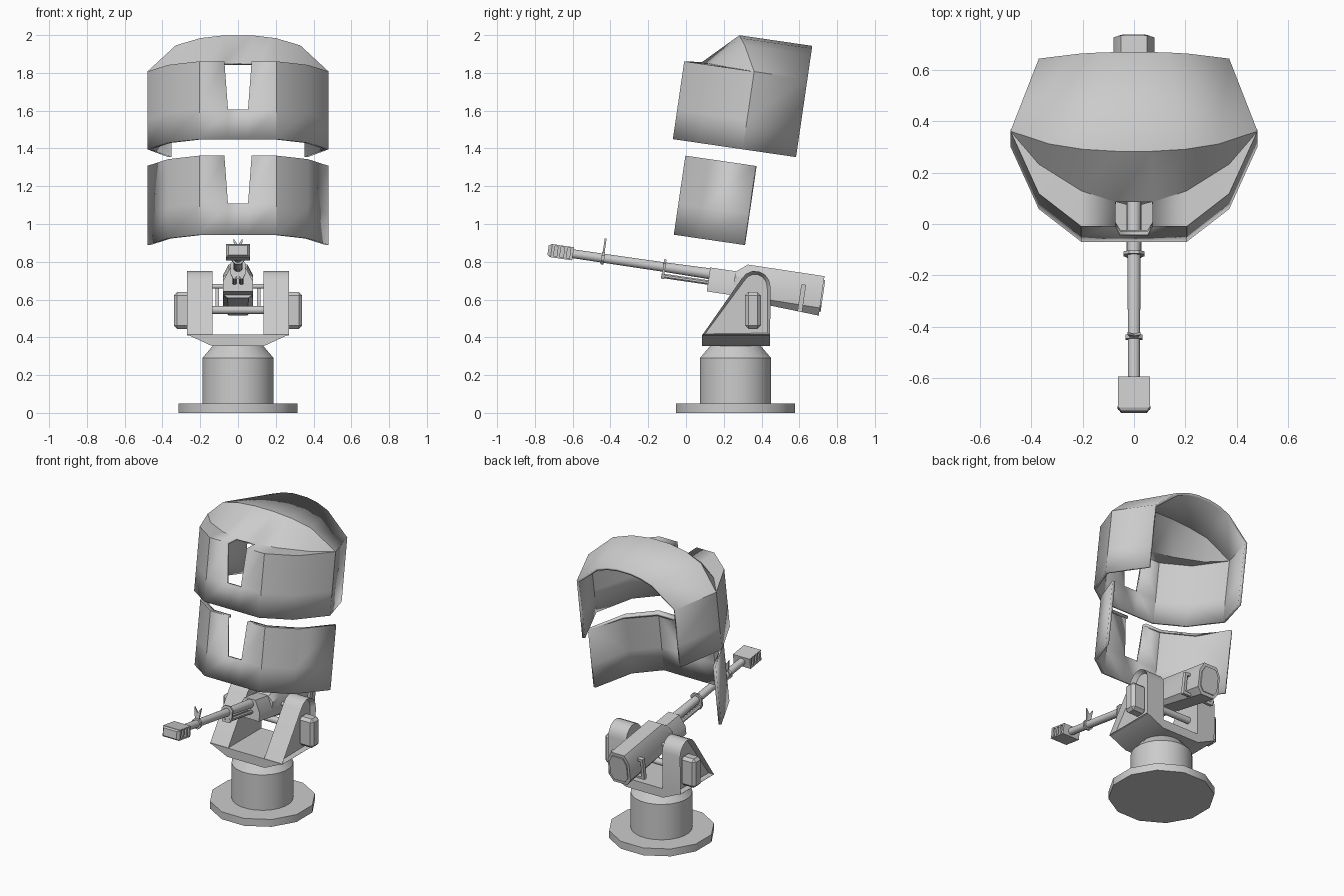
import bpy, bmesh
from math import sin, cos, pi, radians
from mathutils import Matrix, Vector

if "Cube" in bpy.data.objects:
    bpy.data.objects.remove(bpy.data.objects["Cube"])

# Gun and shields share one frame, pitched so that the muzzle points slightly up
TILT = Matrix.Translation((0, 0, .755)) @ Matrix.Rotation(radians(-8.3), 4, 'X')
FLAT = Matrix.Identity(4)


def finish(name, bm, frame):
    me = bpy.data.meshes.new(name)
    bm.to_mesh(me)
    bm.free()
    ob = bpy.data.objects.new(name, me)
    bpy.context.collection.objects.link(ob)
    ob.matrix_world = frame
    bpy.ops.object.select_all(action='DESELECT')
    ob.select_set(True)
    bpy.context.view_layer.objects.active = ob
    bpy.ops.object.shade_smooth_by_angle(angle=radians(32))
    return ob


def loft(name, rings, frame=FLAT, bevel=0):
    bm = bmesh.new()
    vs = [[bm.verts.new(p) for p in r] for r in rings]
    n = len(rings[0])
    for a, b in zip(vs, vs[1:]):
        for i in range(n):
            bm.faces.new((a[i], a[(i + 1) % n], b[(i + 1) % n], b[i]))
    bm.faces.new(vs[0])
    bm.faces.new(vs[-1])
    bmesh.ops.recalc_face_normals(bm, faces=bm.faces)
    if bevel:
        bmesh.ops.bevel(bm, geom=bm.edges[:], offset=bevel, segments=1, affect='EDGES')
    return finish(name, bm, frame)


def box(name, x, y, z, frame=FLAT, bevel=0):
    return loft(name, [[(a, y[0], z[0]), (a, y[1], z[0]), (a, y[1], z[1]), (a, y[0], z[1])]
                       for a in x], frame, bevel)


def tube(name, axis, stations, centre=(0, 0, 0), n=12, frame=FLAT):
    # stations: (distance along axis, radius)
    rings = []
    for d, r in stations:
        ring = []
        for i in range(n):
            t = 2 * pi * (i + .5) / n
            p = [r * cos(t), r * sin(t)]
            p.insert(axis, d)
            ring.append(Vector(p) + Vector(centre))
        rings.append(ring)
    return loft(name, rings, frame)


def mirror(half):
    return [(-x, y, z) for x, y, z in half] + [(x, y, z) for x, y, z in reversed(half)]


def section(half, y):
    return mirror([(x, y, z) for x, z in half])


# Pedestal
tube("base_disc", 2, [(0, .327), (.05, .327)], (0, .262, 0))
tube("pedestal", 2, [(.05, .19), (.29, .19), (.355, .135)], (0, .262, 0), 24)

# Yoke floor and arms
loft("yoke_floor", [section([(.14, .355), (.27, .415)], y) for y in (.085, .445)])
arch = [(.365 + .083 * cos(t), .665 + .087 * sin(t))
        for t in [radians(150 - 25 * i) for i in range(7)]]
side = [(.085, .355 + .055)] + arch + [(.445, .41)]
for s, tag in ((-1, "left"), (1, "right")):
    bm = bmesh.new()
    a, b = [[bm.verts.new((s * x, y, z)) for y, z in side] for x in (.135, .27)]
    n = len(side)
    for i in range(n):
        bm.faces.new((a[i], a[(i + 1) % n], b[(i + 1) % n], b[i]))
    bm.faces.new(a)
    outer = bm.faces.new(b)
    bmesh.ops.recalc_face_normals(bm, faces=bm.faces)
    bmesh.ops.inset_region(bm, faces=[outer], thickness=.018)
    bmesh.ops.translate(bm, verts=outer.verts, vec=(-s * .03, 0, 0))
    finish("yoke_arm_" + tag, bm, FLAT)
    box("arm_motor_" + tag, sorted((s * .23, s * .34)), (.312, .396), (.445, .64), bevel=.018)
tube("lower_axle", 0, [(-.14, .022), (.14, .022)], (0, .36, .545))
tube("trunnion", 0, [(-.14, .012), (.14, .012)], (0, .36, .67))

# Receiver
loft("receiver_front", [section([(.04, .033), (.08, -.04), (.08, -.095)], y)
                        for y in (.125, .35)], TILT)
rear = [(.05, .075), (.08, .02), (.08, -.095), (.05, -.136)]
loft("receiver_rear", [section([(.045, .03), (.08, .0), (.08, -.09), (.055, -.11)], .26),
                       section([(.05, .077), (.08, .02), (.08, -.09), (.055, -.112)], .32),
                       section(rear, .73)], TILT)
loft("rear_plate", [section([(x * .8, -.03 + (z + .03) * .8) for x, z in rear], y)
                    for y in (.72, .737)], TILT)

# Side handles
for s, tag in ((-1, "left"), (1, "right")):
    box("handle_grip_" + tag, sorted((s * .1, s * .118)), (.615, .64), (-.13, .015), TILT)
    for z in (-.13, -.003):
        box("handle_post_" + tag, sorted((s * .06, s * .105)), (.615, .64), (z, z + .018), TILT)

# Barrel, gas tubes, collars and sight
tube("barrel", 1, [(-.62, .024), (-.12, .026), (.14, .03)], n=12, frame=TILT)
for s in (-1, 1):
    tube("gas_tube", 1, [(-.125, .013), (.14, .013)], (s * .018, 0, -.047), 8, TILT)
loft("rear_collar", [section([(.02, .042), (.04, .02), (.04, -.035), (.025, -.064)], y)
                     for y in (-.122, -.11)], TILT)
tube("front_collar", 1, [(-.453, .036), (-.437, .036)], n=8, frame=TILT)
loft("front_sight", [[(-.014, y, .02), (-.025, y, .105), (0, y, .07), (.025, y, .105), (.014, y, .02)]
                     for y in (-.45, -.44)], TILT)

# Muzzle brake: core, two cover plates and ribs between the side slots
box("muzzle_core", (-.045, .045), (-.73, -.605), (-.028, .028), TILT)
for z in (-.035, .027):
    box("muzzle_cover", (-.062, .062), (-.725, -.605), (z, z + .008), TILT)
for y in (-.713, -.68, -.645, -.612):
    box("muzzle_rib", (-.063, .063), (y - .008, y + .008), (-.035, .035), TILT)
loft("muzzle_nose", [section([(w, h), (w, -h)], y)
                     for y, w, h in ((-.738, .05, .025), (-.72, .064, .035))], TILT)


def shield(name, dy, z0, z1, ledge, hood):
    # Plan of half the wall, from the side corner to the notch
    def wall(notch, z):
        return mirror([(.48, .205 + dy, z), (.37, -.04 + dy, z),
                       (.205, -.169 + dy, z), (notch, -.169 + dy, z)])

    bm = bmesh.new()

    def strip(a, b, gap=False):
        va, vb = [[bm.verts.new(p) for p in r] for r in (a, b)]
        for i in range(len(a) - 1):
            if not (gap and i == 3):
                bm.faces.new((va[i], va[i + 1], vb[i + 1], vb[i]))

    low, mid, top = wall(.053, z0), wall(.053, z1 - .257), wall(.072, z1)
    lip = mirror([(x, y + dy, z1 + h) for x, y, h in ledge])
    strip(low, mid)
    strip(mid, top, True)
    strip(top, lip, True)
    if hood:
        brow = mirror([(.48, .205, z1), (.33, .136, 1.223), (.2, .11, 1.258), (.07, .1, 1.272)])
        back = mirror([(.37, .49, z1), (.21, .49, 1.228), (.13, .49, 1.258), (.05, .49, 1.272)])
        strip(lip, brow)
        strip(brow, back)
        for k in (0, -1):
            x = low[k][0] * .37 / .48
            cols = [[(x, .49, z), (low[k][0], .205, z)] for z in (z0, z1 - .257, z1)]
            for a, b in zip(cols, cols[1:]):
                strip(a if k == 0 else a[::-1], b if k == 0 else b[::-1])
    bmesh.ops.remove_doubles(bm, verts=bm.verts, dist=.0005)
    loose = [v for v in bm.verts if not v.link_faces]
    bmesh.ops.delete(bm, geom=loose, context='VERTS')
    ob = finish(name, bm, TILT)
    mod = ob.modifiers.new("thickness", 'SOLIDIFY')
    mod.thickness = .018
    mod.offset = -1


# Shields
shield("lower_shield", .078, .177, .6,
       [(.48, .205, 0), (.365, -.01, 0), (.195, -.135, 0), (.072, -.135, 0)], False)
shield("upper_shield", 0, .677, 1.093,
       [(.48, .205, 0), (.37, .075, .003), (.205, -.03, .007), (.072, -.075, .01)], True)
